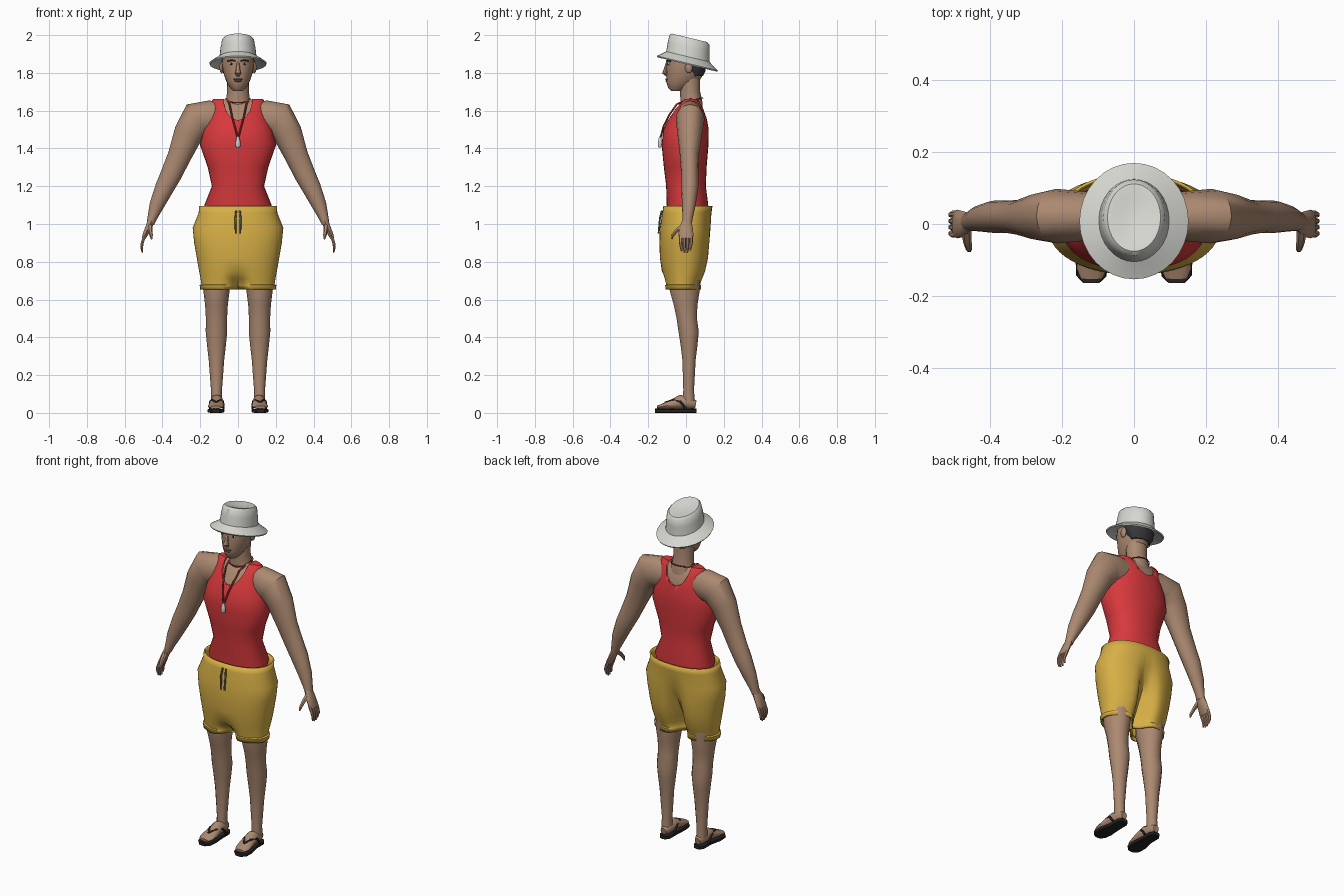
import bpy, bmesh, math
from mathutils import Vector, Matrix

if "Cube" in bpy.data.objects:
    bpy.data.objects.remove(bpy.data.objects["Cube"], do_unlink=True)

X, Y, Z = Vector((1, 0, 0)), Vector((0, 1, 0)), Vector((0, 0, 1))
SIDES = (("left", 1), ("right", -1))


def material(name, *rgb):
    mat = bpy.data.materials.new(name)
    mat.use_nodes = True
    color = (*rgb, 1)
    mat.diffuse_color = color
    mat.node_tree.nodes["Principled BSDF"].inputs["Base Color"].default_value = color
    return mat


skin = material("skin", .41, .25, .165)
red = material("shirt red", .68, .04, .045)
yellow = material("shorts yellow", .68, .43, .06)
white = material("hat white", .68, .68, .64)
charcoal = material("hair charcoal", .04, .04, .045)
black = material("sandal black", .018, .016, .016)
grey = material("cord grey", .14, .13, .12)
maroon = material("lanyard maroon", .28, .02, .02)
lip = material("lip brown", .25, .11, .085)


def finish(bm, name, mat, angle=40):
    bmesh.ops.recalc_face_normals(bm, faces=bm.faces)
    mesh = bpy.data.meshes.new(name)
    bm.to_mesh(mesh)
    bm.free()
    obj = bpy.data.objects.new(name, mesh)
    bpy.context.collection.objects.link(obj)
    mesh.materials.append(mat)
    bpy.ops.object.select_all(action='DESELECT')
    obj.select_set(True)
    bpy.context.view_layer.objects.active = obj
    bpy.ops.object.shade_smooth_by_angle(angle=math.radians(angle))
    return obj


def sweep(name, mat, rings, n=16, ref=X, axis=None, power=1, side=1, cap=True, deform=None):
    """Skin oval rings (x, y, z, radius along ref, other radius) into one surface."""
    bm = bmesh.new()
    centres = [Vector(r[:3]) for r in rings]
    loops = []
    for i, (centre, ring) in enumerate(zip(centres, rings)):
        before, after = centres[max(i - 1, 0)], centres[min(i + 1, len(rings) - 1)]
        t = axis or (after - before).normalized()
        u = (ref - t * ref.dot(t)).normalized()
        v = t.cross(u)
        loop = []
        for k in range(n):
            a = math.tau * k / n
            c, s = (math.copysign(abs(f(a)) ** power, f(a)) for f in (math.cos, math.sin))
            p = centre + u * ring[3] * c + v * ring[4] * s
            if deform:
                p = deform(p, centre)
            loop.append(bm.verts.new((p.x * side, p.y, p.z)))
        loops.append(loop)
    for low, high in zip(loops, loops[1:]):
        for k in range(n):
            j = (k + 1) % n
            bm.faces.new((low[k], low[j], high[j], high[k]))
    if cap:
        bm.faces.new(loops[0])
        bm.faces.new(loops[-1])
    return finish(bm, name, mat)


def loft(name, mat, rings, x=0, **options):
    """Stack of level ovals (z, y, half width, half depth)."""
    return sweep(name, mat, [(x, y, z, w, d) for z, y, w, d in rings], axis=Z, **options)


def blob(name, mat, place, size):
    bm = bmesh.new()
    bmesh.ops.create_uvsphere(bm, u_segments=12, v_segments=8, radius=1,
                              matrix=Matrix.Translation(place) @ Matrix.Diagonal((*size, 1)))
    return finish(bm, name, mat)


def cord(name, mat, points, radius, side=1, cyclic=False):
    curve = bpy.data.curves.new(name, 'CURVE')
    curve.dimensions = '3D'
    curve.bevel_depth, curve.bevel_resolution = radius, 1
    curve.use_fill_caps = True
    line = curve.splines.new('POLY')
    line.points.add(len(points) - 1)
    for target, (x, y, z) in zip(line.points, points):
        target.co = (x * side, y, z, 1)
    line.use_cyclic_u = cyclic
    obj = bpy.data.objects.new(name, curve)
    curve.materials.append(mat)
    bpy.context.collection.objects.link(obj)


# Torso and tank top, with the neckline cut out of the top
trunk = [(1.05, .008, .165, .105), (1.1, .008, .178, .11), (1.2, 0, .138, .105),
         (1.3, -.004, .16, .113), (1.42, -.005, .202, .124), (1.5, 0, .182, .12),
         (1.56, .01, .158, .1), (1.61, .018, .146, .08), (1.65, .025, .14, .05),
         (1.662, .025, .132, .035)]
loft("torso", skin, [(z - .004, y, w - .007, d - .007) for z, y, w, d in trunk], n=32, power=.9)
shirt = loft("tank_top", red, trunk, n=32, power=.9)
cutter = sweep("neckline_cutter", red, [(0, -.4, 1.66, .075, .115), (0, .4, 1.66, .075, .1)], n=32)
cutter.hide_render = True
cut = shirt.modifiers.new("neckline", 'BOOLEAN')
cut.operation, cut.object, cut.solver = 'DIFFERENCE', cutter, 'EXACT'
bpy.context.view_layer.objects.active = shirt
bpy.ops.object.modifier_apply(modifier=cut.name)
bpy.data.objects.remove(cutter, do_unlink=True)


# Shorts, pinched between the legs
def pinch(p, centre):
    start, length = (1, .3) if p.y > centre.y else (.74, .08)
    amount = .92 * min(max((start - p.z) / length, 0), 1)
    p.y = centre.y + (p.y - centre.y) * (1 - amount * math.exp(-(p.x / .045) ** 2))
    return p


shorts = loft("shorts", yellow, [
    (1.095, .01, .207, .13), (1.06, .005, .208, .13), (.98, -.002, .24, .136),
    (.9, -.005, .232, .136), (.82, -.006, .218, .132), (.75, -.008, .206, .12),
    (.71, -.012, .198, .108), (.68, -.015, .194, .1), (.676, -.015, .203, .105),
    (.652, -.015, .2, .104)], n=56, power=.9, cap=False, deform=pinch)
wall = shorts.modifiers.new("cloth", 'SOLIDIFY')
wall.thickness, wall.offset = .008, -1

# Neck and head
loft("neck", skin, [(1.6, .03, .085, .06), (1.65, .028, .063, .058), (1.7, .022, .058, .053),
                    (1.78, .02, .06, .055)])
loft("head", skin, [(1.705, -.05, .026, .03), (1.722, -.042, .042, .053), (1.755, -.018, .062, .087),
                    (1.8, -.003, .078, .1), (1.85, .0, .086, .104), (1.93, .005, .08, .1)], n=24)
loft("hair", charcoal, [(1.783, .055, .06, .035), (1.81, .05, .079, .053), (1.85, .045, .089, .064),
                        (1.9, .04, .088, .066)], n=20)
sweep("nose", skin, [(0, -.096, 1.86, .008, .008), (0, -.106, 1.825, .01, .01),
                     (0, -.113, 1.8, .016, .013), (0, -.1, 1.785, .01, .006)], n=8)
for part, z, w in (("upper_lip", 1.766, .025), ("lower_lip", 1.757, .02)):
    blob(part, lip, (0, -.099, z), (w, .01, .006))
for label, s in SIDES:
    blob(label + "_ear", skin, (s * .086, .015, 1.828), (.012, .02, .03))
    blob(label + "_eye", white, (s * .035, -.09, 1.848), (.015, .006, .006))
    blob(label + "_iris", black, (s * .035, -.095, 1.848), (.006, .003, .006))
    cord(label + "_brow", charcoal, [(.015, -.103, 1.863), (.035, -.097, 1.868), (.056, -.082, 1.862)], .004, s)


# Hat, sloping down toward the back
def slope(p, centre):
    p.z -= .24 * p.y
    return p


loft("hat", white, [
    (1.87, .008, .09, .11), (1.846, .008, .149, .158), (1.853, .008, .152, .162),
    (1.868, .008, .13, .14), (1.888, .01, .098, .115), (1.94, .014, .092, .11),
    (1.978, .018, .085, .106), (1.99, .018, .074, .094), (1.988, .018, .055, .07),
    (1.98, .018, .03, .04)], n=32, deform=slope)

for label, s in SIDES:
    # Arm from shoulder to wrist
    sweep(label + "_arm", skin, [
        (.1, .025, 1.56, .062, .085), (.15, .022, 1.562, .07, .092), (.215, .022, 1.555, .076, .096),
        (.262, .02, 1.48, .066, .078), (.31, .018, 1.36, .05, .062), (.355, .02, 1.26, .045, .056),
        (.39, .02, 1.19, .045, .05), (.43, .015, 1.1, .036, .039), (.455, .008, 1.03, .027, .025),
        (.464, .005, 1, .026, .02)], ref=Y, side=s)
    # Hand
    sweep(label + "_palm", skin, [
        (.457, .006, 1.02, .024, .02), (.475, 0, .98, .036, .017), (.493, 0, .94, .04, .014),
        (.5, 0, .922, .036, .009)], ref=Y, n=10, side=s)
    for i in range(4):
        y, drop = .028 - .019 * i, (.012, 0, 0, .008)[i]
        sweep(f"{label}_finger_{i}", skin, [
            (.492, y, .94, .009, .01), (.506, y, .905, .009, .009),
            (.51, y * .9, .875 + drop, .008, .008), (.506, y * .8, .848 + drop, .004, .004)],
            ref=Y, n=6, side=s)
    sweep(label + "_thumb", skin, [
        (.467, -.018, .99, .015, .013), (.464, -.05, .965, .012, .011),
        (.46, -.07, .94, .009, .009), (.457, -.075, .92, .004, .004)], n=6, side=s)
    # Leg
    loft(label + "_leg", skin, [
        (.82, -.005, .068, .08), (.65, -.007, .07, .082), (.57, -.002, .06, .064),
        (.5, .004, .056, .055), (.43, .014, .057, .055), (.36, .016, .05, .046),
        (.28, .016, .041, .036), (.12, .014, .029, .029), (.05, .014, .029, .034)],
        x=.114, n=14, side=s)
    # Foot and sandal
    sweep(label + "_foot", skin, [
        (.112, .052, .045, .018, .02), (.112, .025, .05, .031, .03), (.112, -.03, .058, .034, .038),
        (.114, -.08, .044, .041, .024), (.118, -.125, .034, .042, .014),
        (.118, -.153, .03, .03, .008)], n=12, side=s)
    sweep(label + "_sole", black, [
        (.112, .056, .011, .02, .011), (.112, .035, .011, .035, .011), (.112, -.03, .011, .035, .011),
        (.117, -.1, .011, .046, .011), (.119, -.145, .011, .042, .011),
        (.119, -.165, .011, .022, .011)], n=12, power=.5, side=s)
    for edge in (-1, 1):
        cord(f"{label}_strap_{edge}", black, [
            (.116, -.11, .054), (.114 + edge * .022, -.07, .068), (.113 + edge * .034, -.03, .06),
            (.112 + edge * .035, 0, .02)], .006, s)
    # Whistle lanyard and waist cord
    cord(label + "_lanyard", maroon, [
        (.062, .03, 1.664), (.045, -.048, 1.635), (.034, -.087, 1.58), (.018, -.118, 1.52),
        (.003, -.134, 1.46)], .005, s)
    cord(label + "_drawstring", grey, [
        (.01, -.128, 1.07), (.014, -.138, 1.03), (.012, -.145, .95)], .005, s)

cord("neck_cord", maroon, [(.066 * math.cos(math.tau * i / 20), .027 + .062 * math.sin(math.tau * i / 20),
                            1.655 + .012 * math.sin(math.tau * i / 20)) for i in range(20)], .003, cyclic=True)
loft("whistle", white, [(1.405, -.138, .008, .008), (1.415, -.138, .014, .012),
                        (1.44, -.138, .012, .01), (1.462, -.137, .006, .006)], n=10)
